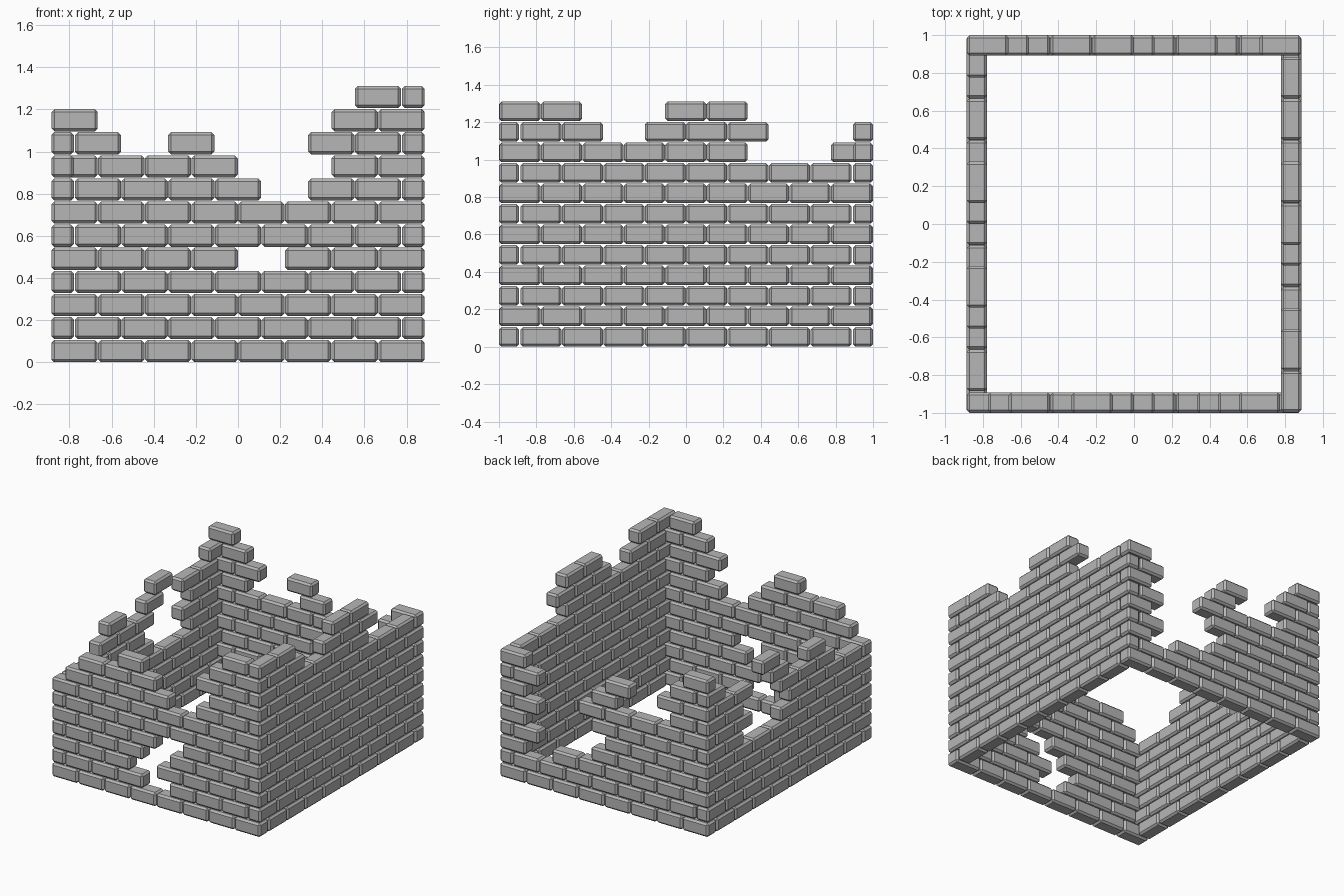
import bpy
import bmesh
from mathutils import Matrix, Vector

cube = bpy.data.objects.get("Cube")
if cube:
    bpy.data.objects.remove(cube, do_unlink=True)

# One grey stone colour
stone = bpy.data.materials.new("grey stone")
stone.use_nodes = True
GREY = (0.47, 0.47, 0.47, 1)
stone.diffuse_color = GREY
stone.node_tree.nodes["Principled BSDF"].inputs["Base Color"].default_value = GREY

# Brick and building sizes
LENGTH = 0.2215
DEPTH = 0.108
HEIGHT = 0.105
PITCH = 0.1096
CHAMFER = 0.014
HALF_X = LENGTH * 4
HALF_Y = 1.0


def add_brick(bm, centre, size):
    """Add one chamfered brick to the mesh."""
    brick = bmesh.new()
    bmesh.ops.create_cube(brick, size=1, matrix=Matrix.Translation(centre) @ Matrix.Diagonal((*size, 1)))
    bmesh.ops.bevel(brick, geom=brick.edges[:], offset=CHAMFER, segments=1,
                    profile=0.5, affect='EDGES')
    part = bpy.data.meshes.new("brick")
    brick.to_mesh(part)
    brick.free()
    bm.from_mesh(part)
    bpy.data.meshes.remove(part)


def build_wall(name, along_x, offset, rows):
    """Lay a wall in running bond; each row lists the brick slots it keeps."""
    bm = bmesh.new()
    for row, slots in enumerate(rows):
        # Rows alternate between reaching the corner and butting against it
        if along_x:
            start = -HALF_X if row % 2 == 0 else -HALF_X + LENGTH / 2
        else:
            start = -HALF_X if row % 2 == 0 else -HALF_Y + 0.002
        z = row * PITCH + HEIGHT / 2
        for slot in slots:
            mid = start + (slot + 0.5) * LENGTH
            run = LENGTH - 0.002
            if along_x:
                add_brick(bm, Vector((mid, offset, z)), (run, DEPTH, HEIGHT))
            else:
                add_brick(bm, Vector((offset, mid, z)), (DEPTH, run, HEIGHT))
    mesh = bpy.data.meshes.new(name)
    bm.to_mesh(mesh)
    bm.free()
    mesh.materials.append(stone)
    wall = bpy.data.objects.new(name, mesh)
    bpy.context.collection.objects.link(wall)


def full(count, row, missing=()):
    """All slots of a row except the missing ones."""
    return [s for s in range(count[row % 2]) if s not in missing]


ENDS = (8, 7)    # front and back: even rows, odd rows
SIDES = (8, 9)   # left and right: even rows, odd rows

# Front wall: small breach low down and a deep notch at the top
front_gaps = {1: [3], 2: [3], 3: [3], 4: [4], 7: [4], 8: [0, 4, 5]}
front = [full(ENDS, r, front_gaps.get(r, ())) for r in range(9)]
front += [[2, 5, 6], [6, 7], [6]]
build_wall("front_wall", True, -HALF_Y + DEPTH / 2, front)

# Back wall: tall breach toward the left corner
back_gaps = {2: [6], 3: [4, 5], 4: [4, 5, 6], 5: [4, 5], 6: [5, 6], 7: [1, 2, 4, 5]}
back = [full(ENDS, r, back_gaps.get(r, ())) for r in range(8)]
back += [[0, 1, 3, 7], [0], [0]]
build_wall("back_wall", True, HALF_Y - DEPTH / 2, back)

# Left wall: almost whole, broken only along the top
left = [full(SIDES, r) for r in range(9)]
left += [range(6), [0, 1, 3, 4, 5], [0, 1, 4, 5]]
build_wall("left_wall", False, HALF_X - DEPTH / 2, left)

# Right wall: breach in the upper half and a stepped top
right_gaps = {5: [5, 6], 6: [4, 5], 7: [0, 1, 5, 6]}
right = [full(SIDES, r, right_gaps.get(r, ())) for r in range(8)]
right += [[2, 4, 6, 7], [5, 8]]
build_wall("right_wall", False, -HALF_X + DEPTH / 2, right)
